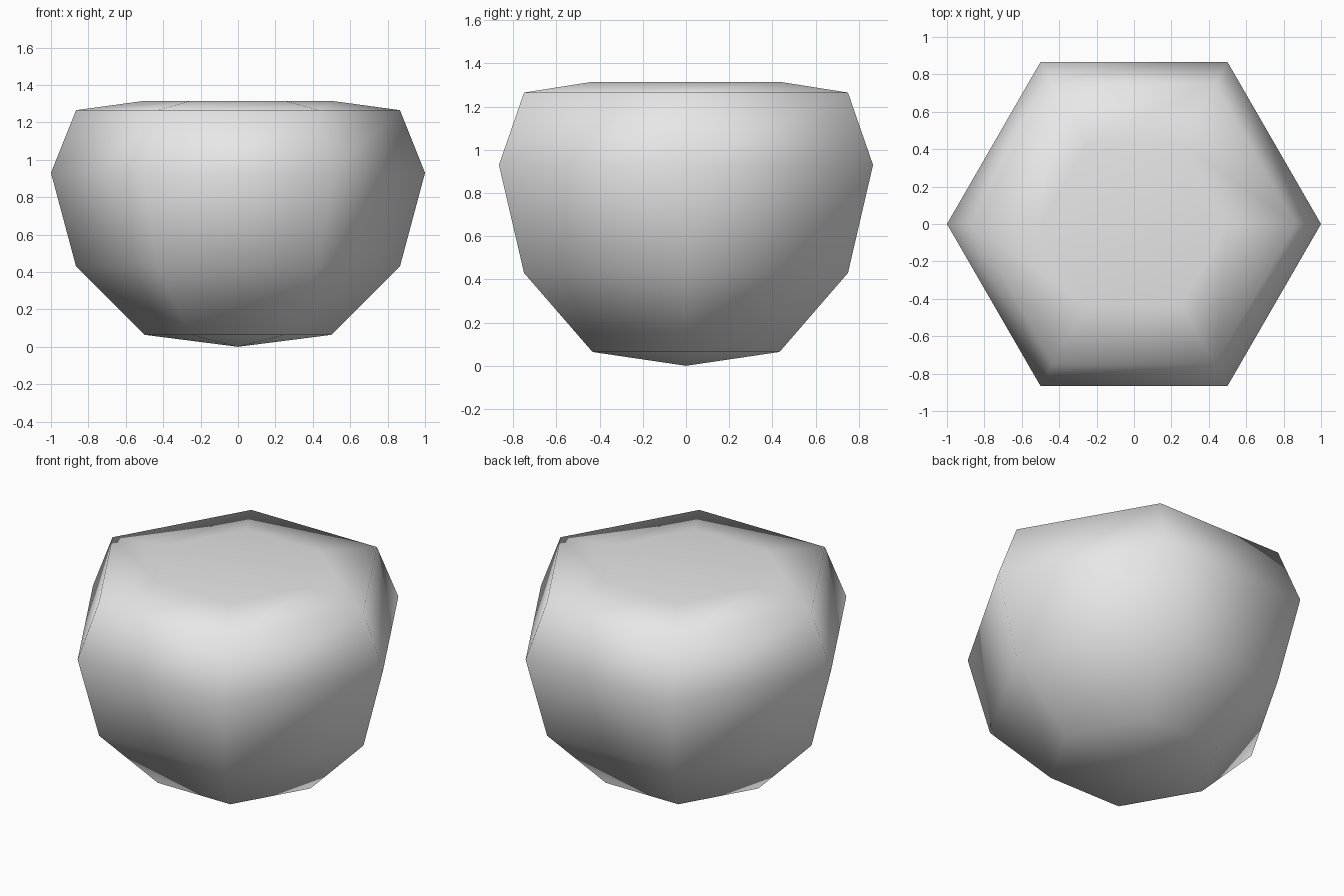
import bpy
import bmesh
from math import cos, sin, tau

cube = bpy.data.objects.get("Cube")
if cube:
    bpy.data.objects.remove(cube)

# Plain grey material
grey = bpy.data.materials.new("light grey")
grey.use_nodes = True
colour = (0.8, 0.8, 0.8, 1)
grey.diffuse_color = colour
grey.node_tree.nodes["Principled BSDF"].inputs["Base Color"].default_value = colour

# Profile of the squashed six-sided ball: radius and height of each ring
SIDES = 6
PROFILE = [(0.5, 0.064), (0.866, 0.43), (1, 0.93), (0.866, 1.265), (0.5, 1.315)]

bm = bmesh.new()
rings = [[bm.verts.new((r * cos(tau * i / SIDES), r * sin(tau * i / SIDES), z))
          for i in range(SIDES)] for r, z in PROFILE]
bottom = bm.verts.new((0, 0, 0))
top = bm.verts.new((0, 0, 1.315))

# Walls between rings, then fans at both poles
for i in range(SIDES):
    j = (i + 1) % SIDES
    for low, high in zip(rings, rings[1:]):
        bm.faces.new((low[i], low[j], high[j], high[i]))
    bm.faces.new((bottom, rings[0][j], rings[0][i]))
    bm.faces.new((top, rings[-1][i], rings[-1][j]))

for face in bm.faces:
    face.smooth = True

mesh = bpy.data.meshes.new("boulder")
bm.to_mesh(mesh)
bm.free()
mesh.materials.append(grey)
boulder = bpy.data.objects.new("boulder", mesh)
bpy.context.collection.objects.link(boulder)
